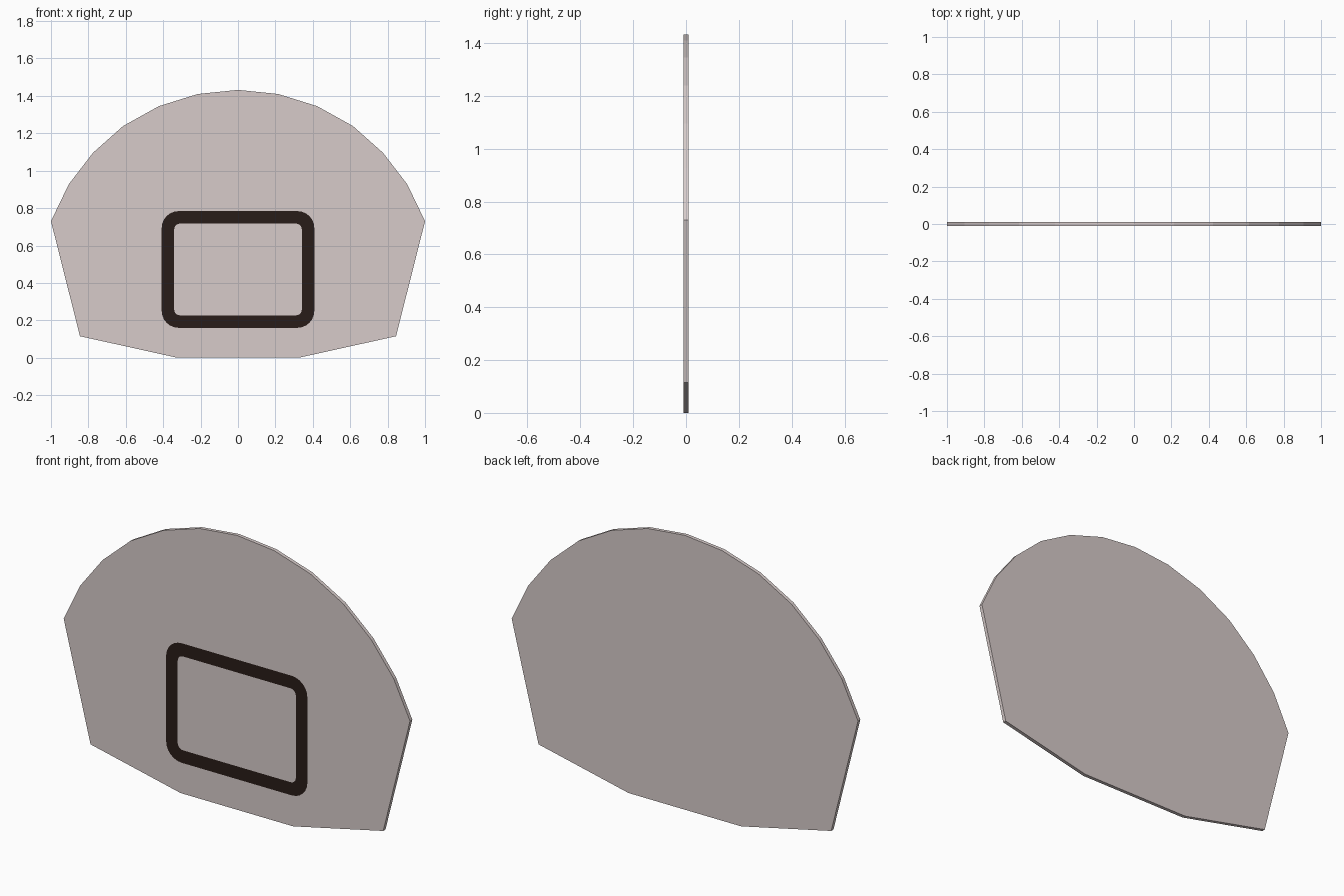
import bpy, bmesh, math

if "Cube" in bpy.data.objects:
    bpy.data.objects.remove(bpy.data.objects["Cube"])

T = 0.0095  # half thickness of the board


def material(name, rgb):
    m = bpy.data.materials.new(name)
    m.diffuse_color = (*rgb, 1)
    m.use_nodes = True
    m.node_tree.nodes["Principled BSDF"].inputs["Base Color"].default_value = m.diffuse_color
    return m


def make_object(name, bm, mat):
    me = bpy.data.meshes.new(name)
    bm.to_mesh(me)
    bm.free()
    me.materials.append(mat)
    ob = bpy.data.objects.new(name, me)
    bpy.context.collection.objects.link(ob)
    return ob


def rounded_rect(x, z0, z1, r, steps=6):
    pts = []
    corners = [(x - r, z1 - r), (-x + r, z1 - r), (-x + r, z0 + r), (x - r, z0 + r)]
    for i, (cx, cz) in enumerate(corners):
        for s in range(steps + 1):
            a = math.pi / 2 * (i + s / steps)
            pts.append((cx + r * math.cos(a), cz + r * math.sin(a)))
    return pts


# Fan-shaped board: right half of the outline, mirrored, then extruded
half = [(0.325, 0), (0.845, 0.115), (1.0, 0.73), (0.905, 0.927), (0.775, 1.096),
        (0.614, 1.239), (0.423, 1.345), (0.215, 1.41)]
outline = half + [(0, 1.432)] + [(-x, z) for x, z in reversed(half)]
bm = bmesh.new()
front = bm.faces.new([bm.verts.new((x, -T, z)) for x, z in outline])
ext = bmesh.ops.extrude_face_region(bm, geom=[front], use_keep_orig=True)
back = [v for v in ext["geom"] if isinstance(v, bmesh.types.BMVert)]
bmesh.ops.translate(bm, verts=back, vec=(0, 2 * T, 0))
bmesh.ops.recalc_face_normals(bm, faces=bm.faces)
make_object("backboard", bm, material("board_grey", (0.68, 0.60, 0.59)))

# Painted target frame lying on the front face
bm = bmesh.new()
loops = [[bm.verts.new((x, -T - 0.0008, z)) for x, z in rounded_rect(*args)]
         for args in ((0.408, 0.16, 0.784, 0.09), (0.341, 0.227, 0.717, 0.03))]
outer, inner = loops
n = len(outer)
for i in range(n):
    j = (i + 1) % n
    bm.faces.new((outer[i], inner[i], inner[j], outer[j]))
bm.normal_update()
for f in bm.faces:
    if f.normal.y > 0:
        f.normal_flip()
make_object("target_frame", bm, material("frame_brown", (0.022, 0.012, 0.009)))
